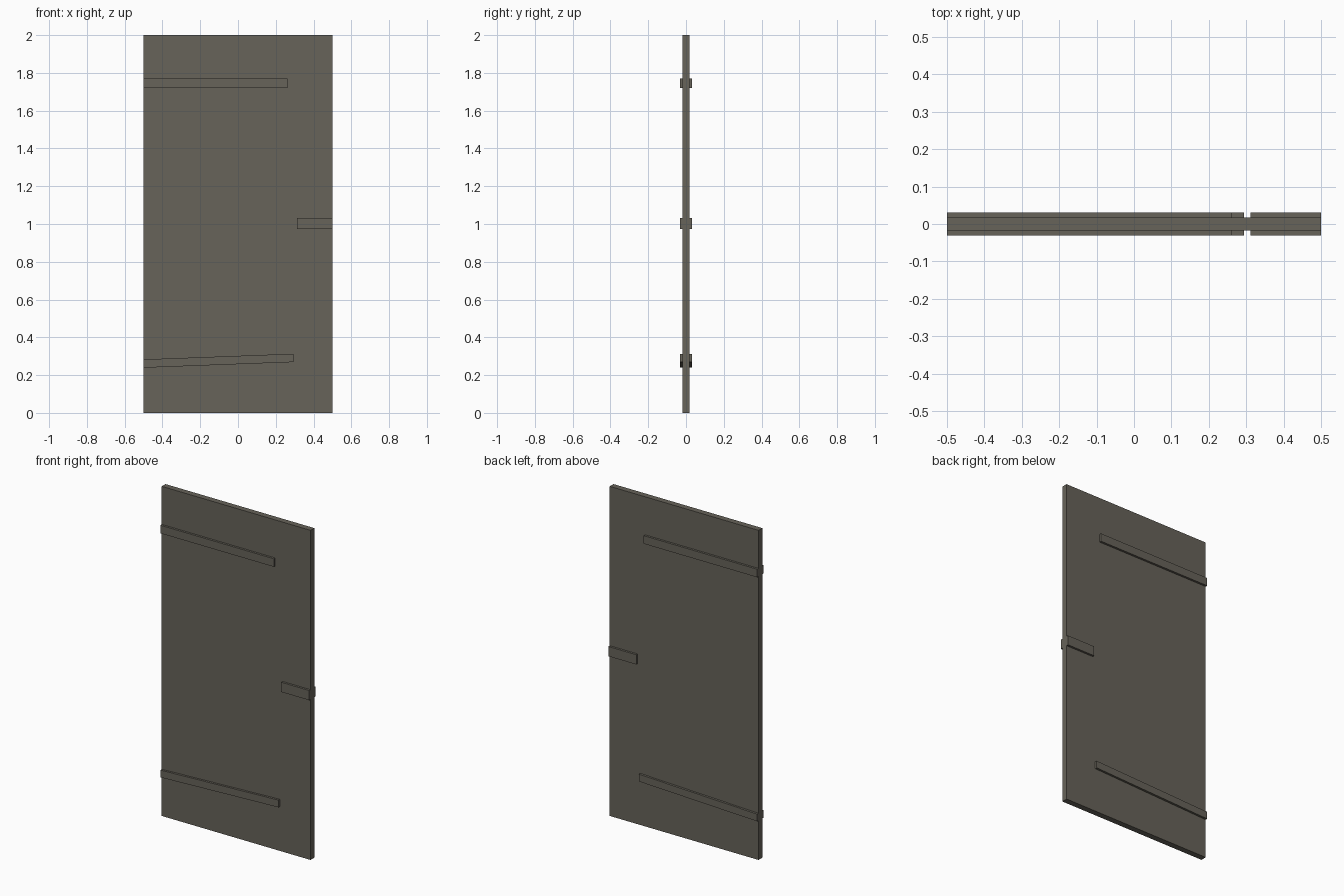
import bpy, bmesh

if "Cube" in bpy.data.objects:
    bpy.data.objects.remove(bpy.data.objects["Cube"])

mat = bpy.data.materials.new("dark grey brown")
mat.diffuse_color = (0.135, 0.125, 0.101, 1)
mat.use_nodes = True
mat.node_tree.nodes["Principled BSDF"].inputs["Base Color"].default_value = mat.diffuse_color


def slab(name, outline, half_depth):
    """Extrude a front (x, z) outline symmetrically through y."""
    bm = bmesh.new()
    face = bm.faces.new([bm.verts.new((x, -half_depth, z)) for x, z in outline])
    ext = bmesh.ops.extrude_face_region(bm, geom=[face])
    verts = [g for g in ext["geom"] if isinstance(g, bmesh.types.BMVert)]
    bmesh.ops.translate(bm, verts=verts, vec=(0, 2 * half_depth, 0))
    bmesh.ops.recalc_face_normals(bm, faces=bm.faces[:])
    mesh = bpy.data.meshes.new(name)
    bm.to_mesh(mesh)
    bm.free()
    mesh.materials.append(mat)
    obj = bpy.data.objects.new(name, mesh)
    bpy.context.collection.objects.link(obj)


# Door panel
slab("door_panel", [(-0.4995, 0), (0.4995, 0), (0.4995, 2), (-0.4995, 2)], 0.018)

# Hinge straps and latch pass through the panel and show on both faces
slab("upper_strap", [(-0.5, 1.72), (0.262, 1.72), (0.262, 1.769), (-0.5, 1.769)], 0.031)
slab("lower_strap", [(-0.5, 0.239), (0.294, 0.269), (0.294, 0.313), (-0.5, 0.283)], 0.031)
slab("latch_plate", [(0.312, 0.974), (0.5, 0.974), (0.5, 1.033), (0.312, 1.033)], 0.031)
